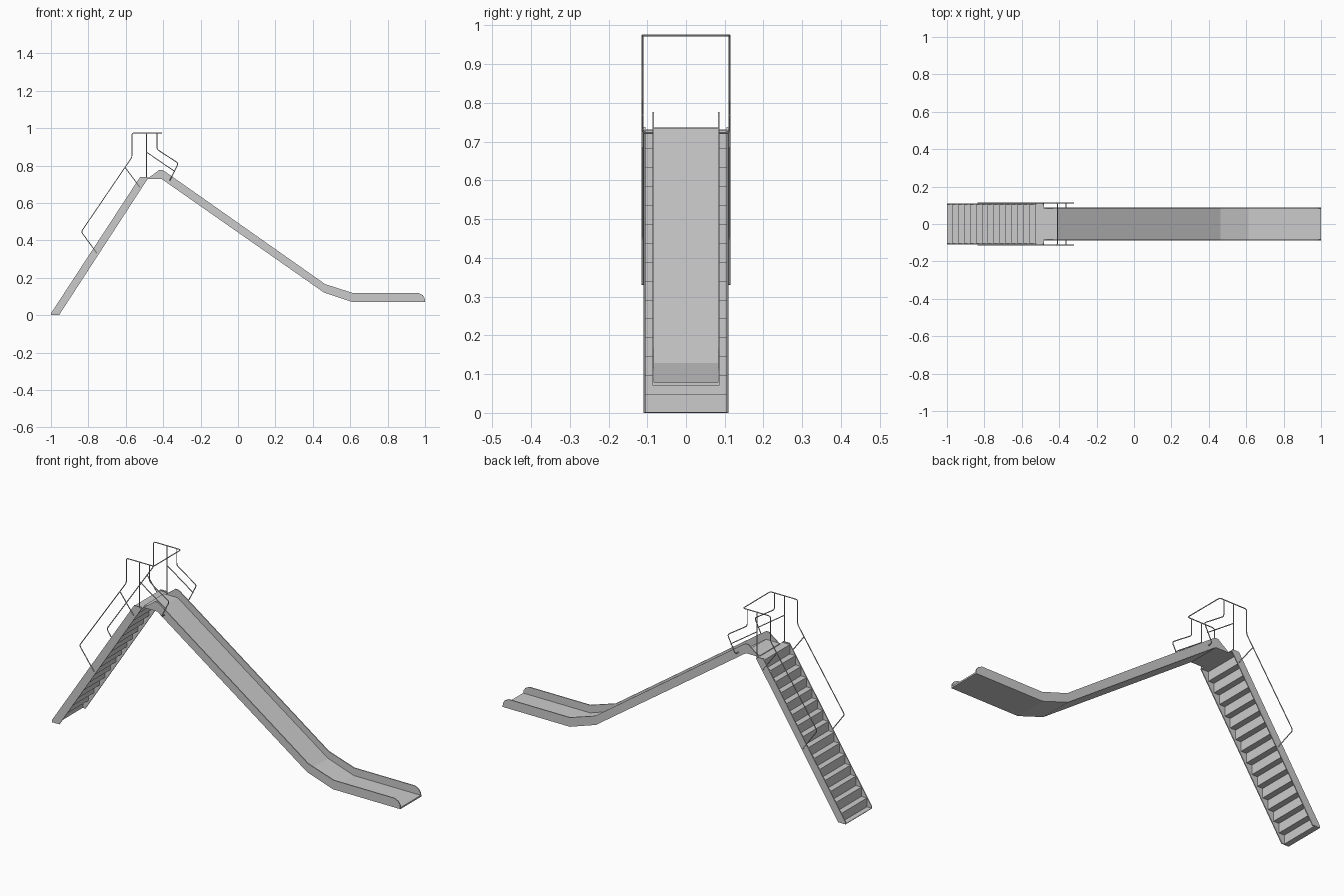
import bpy
from mathutils import Vector

cube = bpy.data.objects.get("Cube")
if cube:
    bpy.data.objects.remove(cube, do_unlink=True)

grey = bpy.data.materials.new("light_grey_metal")
grey.use_nodes = True
grey.diffuse_color = (0.6, 0.6, 0.6, 1)
grey.node_tree.nodes["Principled BSDF"].inputs["Base Color"].default_value = (0.6, 0.6, 0.6, 1)


def add_mesh(name, verts, faces):
    mesh = bpy.data.meshes.new(name)
    mesh.from_pydata(verts, [], faces)
    mesh.materials.append(grey)
    obj = bpy.data.objects.new(name, mesh)
    bpy.context.collection.objects.link(obj)
    return obj


def plate(name, outline, y, depth):
    """Upright side plate: an x-z outline extruded along y."""
    n = len(outline)
    verts = [(x, y + s * depth / 2, z) for s in (-1, 1) for x, z in outline]
    faces = [list(range(n)), list(range(2 * n - 1, n - 1, -1))]
    faces += [[(i + 1) % n, i, i + n, (i + 1) % n + n] for i in range(n)]
    return add_mesh(name, verts, faces)


def strip(name, path, half_width, thickness, offset):
    """Folded sheet: an x-z path spanned across y and thickened."""
    verts = [(x, s * half_width, z) for x, z in path for s in (-1, 1)]
    faces = [[2 * i, 2 * i + 2, 2 * i + 3, 2 * i + 1] for i in range(len(path) - 1)]
    obj = add_mesh(name, verts, faces)
    mod = obj.modifiers.new("thickness", "SOLIDIFY")
    mod.thickness, mod.offset = thickness, offset
    return obj


def rounded(points, radius):
    """Replace inner corners of a path by short curved bends."""
    pts = [Vector(p) for p in points]
    out = [pts[0]]
    for a, b, c in zip(pts, pts[1:], pts[2:]):
        p = b + (a - b).normalized() * radius
        q = b + (c - b).normalized() * radius
        for t in (0, 0.25, 0.5, 0.75, 1):
            out.append(p * (1 - t) ** 2 + b * 2 * t * (1 - t) + q * t ** 2)
    return out + [pts[-1]]


def tube(name, points, radius=0.012):
    curve = bpy.data.curves.new(name, "CURVE")
    curve.dimensions = "3D"
    curve.bevel_depth, curve.bevel_resolution = 0.0025, 1
    curve.use_fill_caps = True
    curve.materials.append(grey)
    pts = rounded(points, radius)
    spline = curve.splines.new("POLY")
    spline.points.add(len(pts) - 1)
    for sp, p in zip(spline.points, pts):
        sp.co = (*p, 1)
    obj = bpy.data.objects.new(name, curve)
    bpy.context.collection.objects.link(obj)
    bpy.ops.object.select_all(action="DESELECT")
    obj.select_set(True)
    bpy.context.view_layer.objects.active = obj
    bpy.ops.object.convert(target="MESH")
    bpy.ops.object.shade_smooth_by_angle()


# Stairs and platform: one folded sheet
steps, rise, run, first = 15, 0.0488, 0.0318, -0.973
stairs = [(-1, 0.003), (first, 0.003)]
for i in range(steps):
    x = first + i * run
    stairs += [(x, (i + 1) * rise), (x + run, (i + 1) * rise)]
stairs[-1] = (-0.482, steps * rise)
strip("stairs", stairs, 0.107, 0.003, -1)

# Chute bed, from the platform down to the run-out
bed = [(-0.487, 0.728), (-0.408, 0.728), (0.46, 0.121), (0.61, 0.071), (1, 0.071)]
strip("chute_bed", bed, 0.083, 0.008, 1)

stringer = [(-1, 0), (-0.957, 0), (-0.482, 0.73), (-0.487, 0.738), (-0.524, 0.738), (-1, 0.01)]
chute_side = [(-0.487, 0.728), (-0.406, 0.728), (0.46, 0.121), (0.61, 0.071), (1, 0.071),
              (0.998, 0.092), (0.987, 0.108), (0.965, 0.119), (0.613, 0.119), (0.466, 0.166),
              (-0.39, 0.768), (-0.405, 0.777), (-0.422, 0.777), (-0.44, 0.762), (-0.465, 0.744)]

Y = 0.1125
for side, s in (("left", 1), ("right", -1)):
    plate(side + "_stair_stringer", stringer, s * 0.1075, 0.005)
    plate(side + "_chute_side", chute_side, s * 0.0845, 0.005)
    y = s * Y
    # Posts and guard bars
    tube(side + "_platform_post", [(-0.49, y, 0.974), (-0.49, y, 0.735)])
    tube(side + "_stair_post", [(-0.604, y, 0.79), (-0.524, y, 0.684)])
    tube(side + "_middle_bar", [(-0.49, y, 0.872), (-0.337, y, 0.768)])
    tube(side + "_chute_guard", [(-0.433, y, 0.974), (-0.433, y, 0.887), (-0.319, y, 0.812),
                                 (-0.364, y, 0.722), (-0.364, s * 0.085, 0.722)])

# Handrail: one continuous tube joined by the overhead bar
half = [(-0.754, 0.331), (-0.838, 0.446), (-0.567, 0.845), (-0.567, 0.974), (-0.409, 0.974)]
rail = [(x, Y, z) for x, z in half] + [(x, -Y, z) for x, z in reversed(half)]
tube("handrail", rail)
